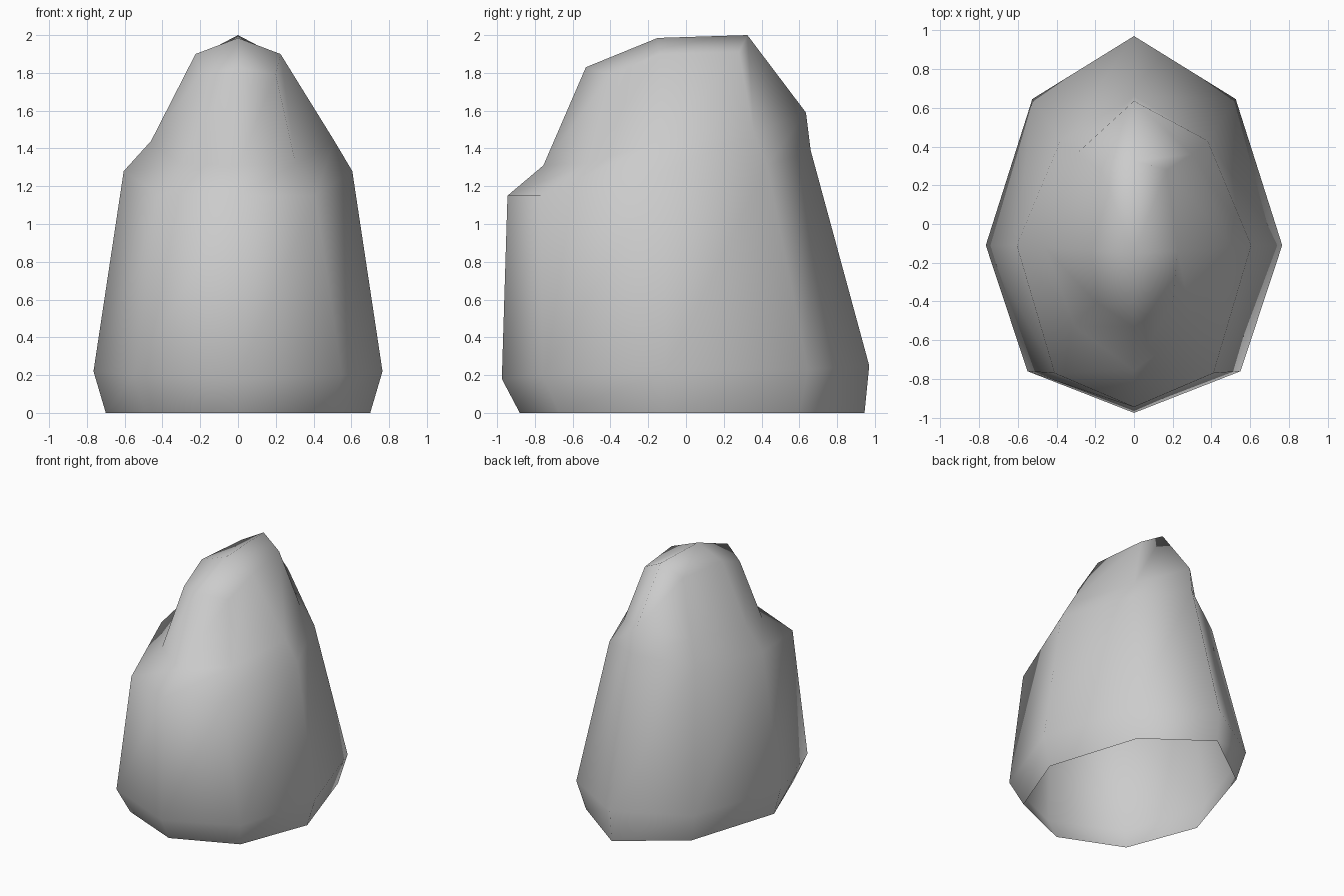
import bpy
import bmesh

default_cube = bpy.data.objects.get("Cube")
if default_cube:
    bpy.data.objects.remove(default_cube, do_unlink=True)


def make_material(name, colour):
    material = bpy.data.materials.new(name)
    material.use_nodes = True
    material.diffuse_color = colour
    material.node_tree.nodes["Principled BSDF"].inputs["Base Color"].default_value = colour
    return material


def mirrored_ring(half_profile):
    """Turn a half outline (front to back, x >= 0) into a closed eight-point ring."""
    other_half = [(-x, y, z) for x, y, z in reversed(half_profile[1:-1])]
    return half_profile + other_half


def bridge(bm, lower, upper):
    """Join two rings of vertices with a band of quads."""
    count = len(lower)
    for i in range(count):
        j = (i + 1) % count
        bm.faces.new((lower[i], lower[j], upper[j], upper[i]))


# Half outlines from front to back: foot, belly, ledge, neck, crown
half_outlines = [
    [(0, -.88, 0), (.49, -.67, 0), (.70, -.12, 0), (.47, .60, 0), (0, .945, 0)],
    [(0, -.975, .18), (.55, -.76, .20), (.765, -.11, .22), (.525, .645, .23), (0, .97, .25)],
    [(0, -.945, 1.15), (.41, -.77, 1.15), (.605, -.11, 1.28), (.38, .43, 1.31), (0, .66, 1.39)],
    [(0, -.755, 1.31), (.305, -.53, 1.32), (.51, -.12, 1.44), (.30, .36, 1.48), (0, .635, 1.59)],
    [(0, -.53, 1.83), (.20, -.40, 1.79), (.225, -.14, 1.9), (.17, .28, 1.91), (0, .325, 2)],
]

# Stone body, open underneath
bm = bmesh.new()
rings = [[bm.verts.new(point) for point in mirrored_ring(outline)] for outline in half_outlines]
for lower_ring, upper_ring in zip(rings, rings[1:]):
    bridge(bm, lower_ring, upper_ring)

# Deeper notch on one side of the neck
neck_side = rings[3][-2]
neck_side.co.x = -.46

# Crown closed by a fan around its centre
crown = rings[-1]
peak = bm.verts.new((0, -.15, 1.985))
for i, vertex in enumerate(crown):
    bm.faces.new((vertex, crown[(i + 1) % len(crown)], peak))

for face in bm.faces:
    face.smooth = True

mesh = bpy.data.meshes.new("stone_body")
bm.to_mesh(mesh)
bm.free()
mesh.materials.append(make_material("stone_grey", (.6, .6, .6, 1)))
stone = bpy.data.objects.new("stone_body", mesh)
bpy.context.collection.objects.link(stone)
